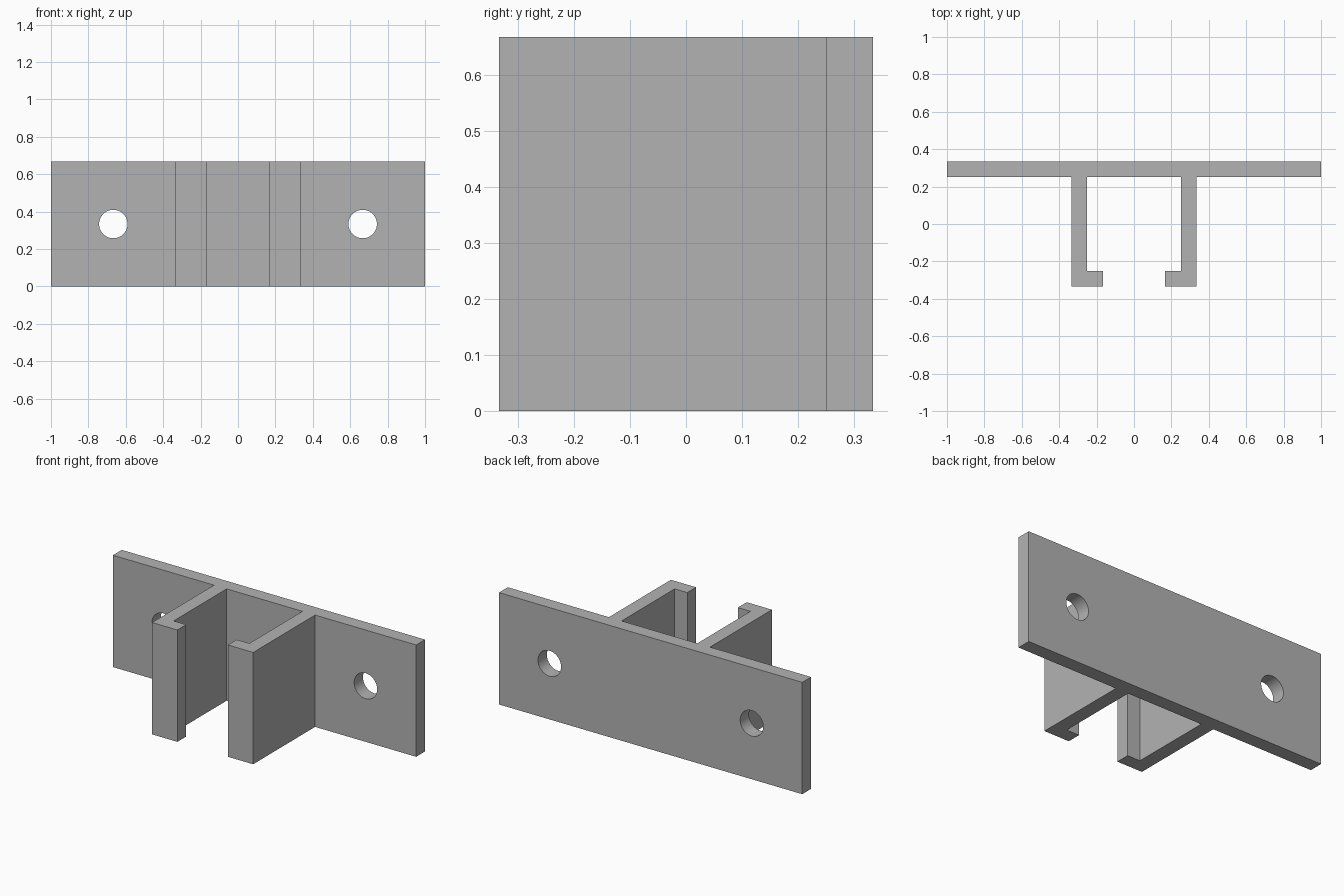
import bpy, bmesh, math

if "Cube" in bpy.data.objects:
    bpy.data.objects.remove(bpy.data.objects["Cube"])

HEIGHT = 2 / 3
T = 1 / 3       # outer half depth and half width of the channel
W = 1 / 12      # wall thickness

grey = bpy.data.materials.new("plain grey")
grey.diffuse_color = (0.45, 0.45, 0.45, 1)
grey.use_nodes = True
grey.node_tree.nodes["Principled BSDF"].inputs["Base Color"].default_value = grey.diffuse_color

# Right half of the bracket outline: flange, side arm, hooked lip, inner channel
half = [(1, T), (1, T - W), (T, T - W), (T, -T), (T / 2, -T),
        (T / 2, -T + W), (T - W, -T + W), (T - W, T - W)]
outline = half + [(-x, y) for x, y in reversed(half)]

# Extrude the outline upward
bm = bmesh.new()
face = bm.faces.new([bm.verts.new((x, y, 0)) for x, y in outline])
res = bmesh.ops.extrude_face_region(bm, geom=[face])
top = [v for v in res["geom"] if isinstance(v, bmesh.types.BMVert)]
bmesh.ops.translate(bm, verts=top, vec=(0, 0, HEIGHT))
bmesh.ops.recalc_face_normals(bm, faces=bm.faces)
mesh = bpy.data.meshes.new("channel_bracket")
bm.to_mesh(mesh)
bm.free()
mesh.materials.append(grey)
bracket = bpy.data.objects.new("channel_bracket", mesh)
bpy.context.collection.objects.link(bracket)
bpy.context.view_layer.objects.active = bracket

# Screw holes through both flanges
for side in (-1, 1):
    bpy.ops.mesh.primitive_cylinder_add(
        vertices=64, radius=0.076, depth=0.4,
        location=(side * 2 / 3, T - W / 2, HEIGHT / 2),
        rotation=(math.pi / 2, 0, 0))
    cutter = bpy.context.object
    cutter.name = "screw_hole_cutter"
    cutter.hide_render = True
    cutter.data.materials.append(grey)
    mod = bracket.modifiers.new("screw_hole", 'BOOLEAN')
    mod.operation = 'DIFFERENCE'
    mod.solver = 'EXACT'
    mod.object = cutter
    bpy.context.view_layer.objects.active = bracket
    bpy.ops.object.modifier_apply(modifier=mod.name)
    bpy.data.objects.remove(cutter)

# Smooth hole walls, sharp edges elsewhere
bpy.ops.object.select_all(action='DESELECT')
bracket.select_set(True)
bpy.context.view_layer.objects.active = bracket
bpy.ops.object.shade_smooth_by_angle(angle=math.radians(30))
